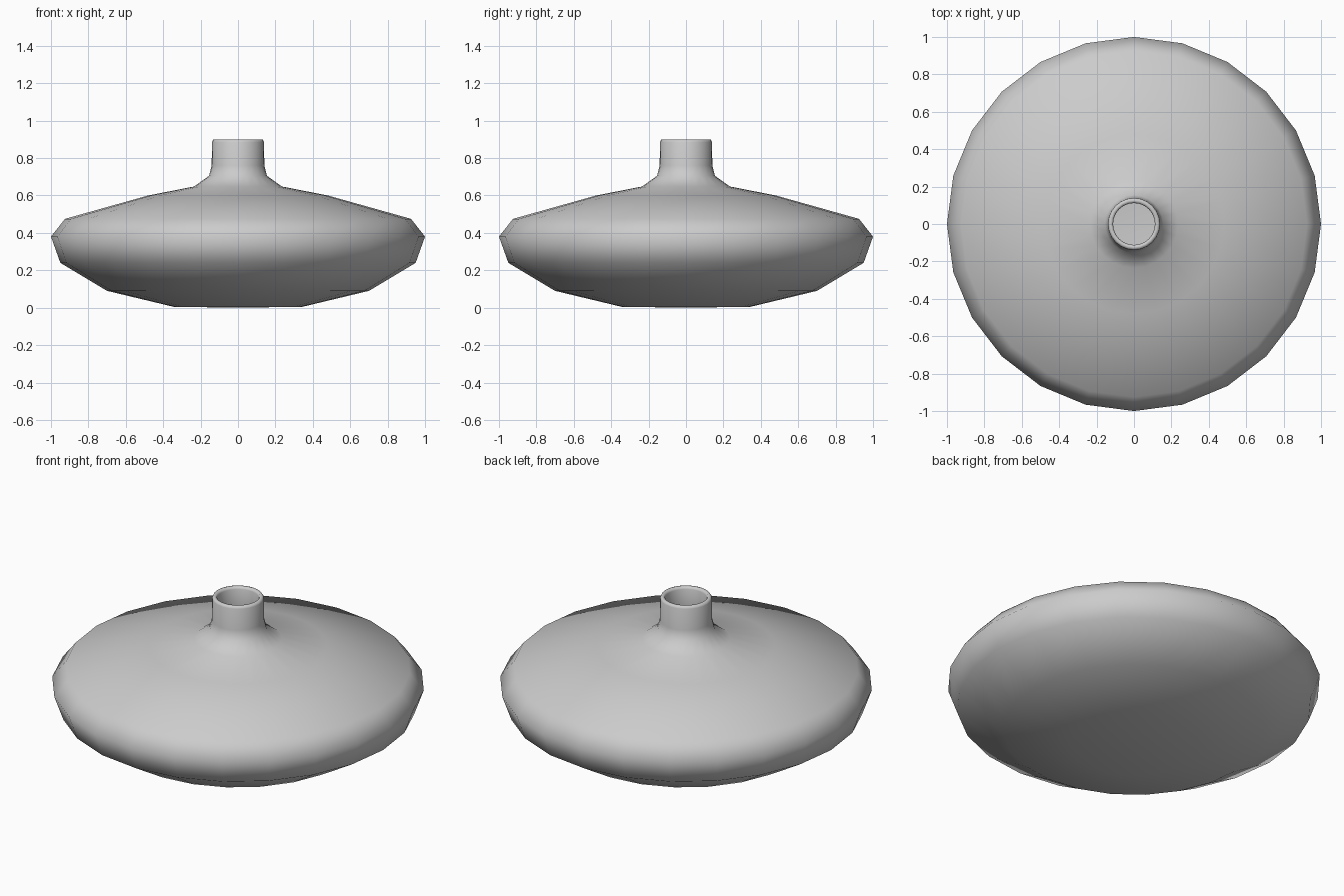
import bpy, bmesh, math

cube = bpy.data.objects.get("Cube")
if cube:
    bpy.data.objects.remove(cube, do_unlink=True)

SIDES = 24

# Plain grey glaze
glaze = bpy.data.materials.new("grey_glaze")
glaze.use_nodes = True
colour = (0.6, 0.6, 0.6, 1)
glaze.diffuse_color = colour
glaze.node_tree.nodes["Principled BSDF"].inputs["Base Color"].default_value = colour


def lathe(name, profile):
    """Turn a (radius, height) profile around the z axis."""
    bm = bmesh.new()
    verts = [bm.verts.new((r, 0, z)) for r, z in profile]
    edges = [bm.edges.new(pair) for pair in zip(verts, verts[1:])]
    bmesh.ops.spin(bm, geom=verts + edges, cent=(0, 0, 0), axis=(0, 0, 1),
                   angle=math.tau, steps=SIDES, use_duplicate=False)
    bmesh.ops.remove_doubles(bm, verts=bm.verts, dist=0.0005)
    bmesh.ops.recalc_face_normals(bm, faces=bm.faces)
    mesh = bpy.data.meshes.new(name)
    bm.to_mesh(mesh)
    bm.free()
    mesh.materials.append(glaze)
    obj = bpy.data.objects.new(name, mesh)
    bpy.context.collection.objects.link(obj)
    mesh.shade_smooth()
    return obj


# Outer wall from the foot up to the neck
outer = [(0, 0), (0.345, 0.005), (0.7, 0.09), (0.95, 0.24), (1, 0.38),
         (0.925, 0.475), (0.48, 0.6), (0.235, 0.648), (0.155, 0.705),
         (0.141, 0.76), (0.139, 0.885)]
# Rounded lip
lip = [(0.133, 0.898), (0.118, 0.898), (0.112, 0.885)]
# Hollow inside, following the wall back down to the floor
inner = [(0.112, 0.76), (0.125, 0.69), (0.22, 0.62), (0.47, 0.572),
         (0.905, 0.45), (0.965, 0.38), (0.925, 0.26), (0.69, 0.12),
         (0.34, 0.035), (0, 0.03)]

lathe("vase", outer + lip + inner)
